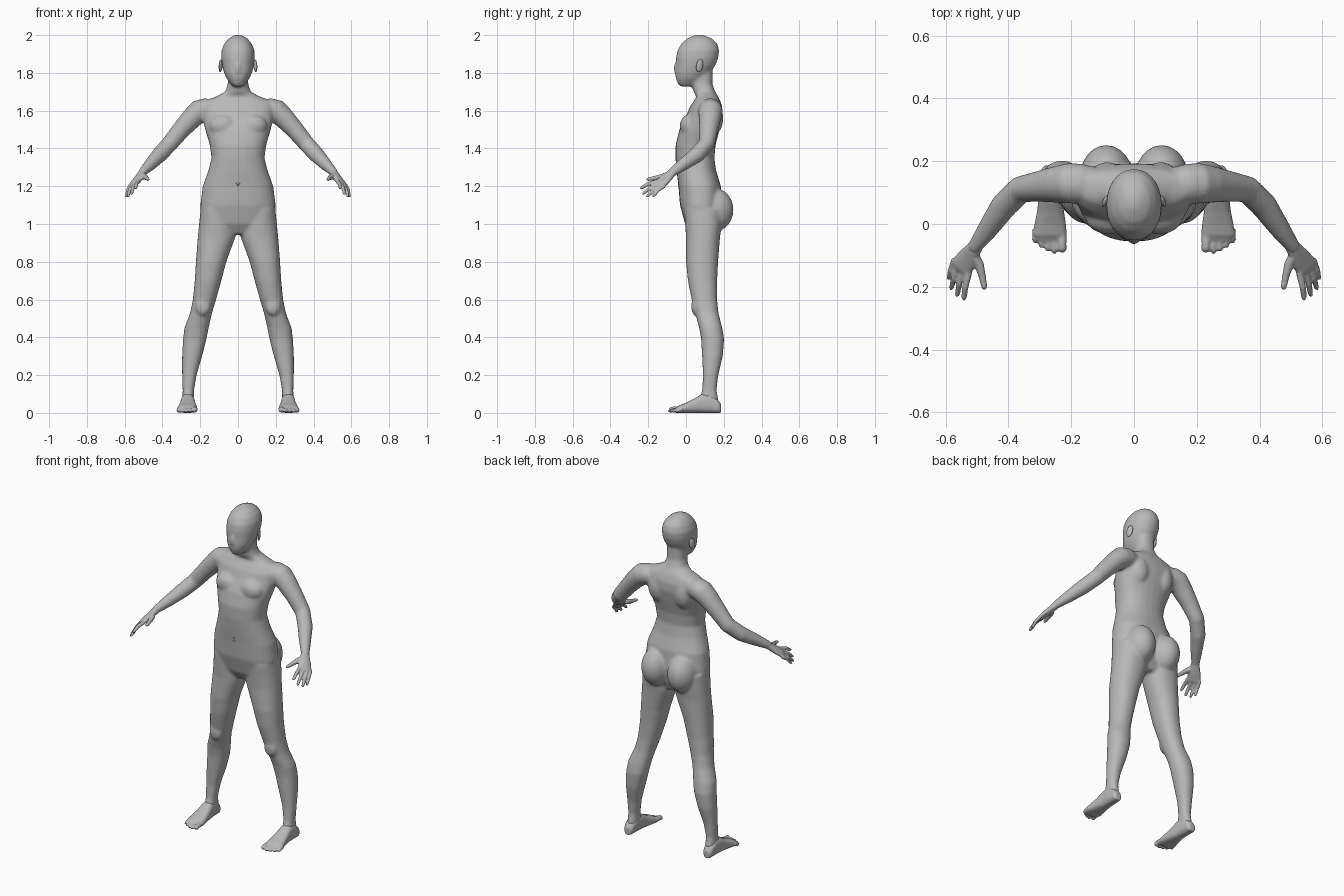
import bpy, bmesh, math
from mathutils import Vector, Matrix

skin = bpy.data.materials.new("plain_grey")
skin.diffuse_color = (0.48, 0.48, 0.48, 1)


def skin_rings(bm, rings):
    """Join equal rings of points into a closed tube."""
    loops = [[bm.verts.new(p) for p in ring] for ring in rings]
    n = len(loops[0])
    for a, b in zip(loops, loops[1:]):
        for i in range(n):
            j = (i + 1) % n
            bm.faces.new((a[i], a[j], b[j], b[i]))
    bm.faces.new(loops[0][::-1])
    bm.faces.new(loops[-1])


def ring(c, u, v, power=2.0, n=28):
    """Superellipse around c with half axes u and v."""
    pts = []
    for i in range(n):
        a = 2 * math.pi * i / n
        ca, sa = math.cos(a), math.sin(a)
        k = math.copysign(abs(ca) ** (2 / power), ca)
        m = math.copysign(abs(sa) ** (2 / power), sa)
        pts.append(Vector(c) + Vector(u) * k + Vector(v) * m)
    return pts


def stack(bm, secs, s=1, power=2.2):
    """Level sections: z, x from, x to, y front, y back."""
    skin_rings(bm, [ring((s * (x0 + x1) / 2, (y0 + y1) / 2, z),
                         ((x1 - x0) / 2, 0, 0), (0, (y1 - y0) / 2, 0), power)
                    for z, x0, x1, y0, y1 in secs])


def tube(bm, pts, radii, s=1, across=(0, 1, 0), n=20):
    """Tube along a path; radii are (across, thick)."""
    pts = [Vector((s * x, y, z)) for x, y, z in pts]
    across = Vector((s * across[0], across[1], across[2]))
    rings = []
    for i, p in enumerate(pts):
        t = (pts[min(i + 1, len(pts) - 1)] - pts[max(i - 1, 0)]).normalized()
        u = (across - t * across.dot(t)).normalized()
        rings.append(ring(p, u * radii[i][0], t.cross(u) * radii[i][1], n=n))
    skin_rings(bm, rings)


def ball(bm, c, r):
    m = Matrix.Translation(c) @ Matrix.Diagonal((*r, 1))
    bmesh.ops.create_uvsphere(bm, u_segments=24, v_segments=14, radius=1, matrix=m)


def finish(name, bm, voxel=None, smooth=4):
    """Turn the mesh into an object, fusing its overlapping pieces."""
    bmesh.ops.recalc_face_normals(bm, faces=bm.faces)
    me = bpy.data.meshes.new(name)
    bm.to_mesh(me)
    bm.free()
    for p in me.polygons:
        p.use_smooth = True
    me.materials.append(skin)
    ob = bpy.data.objects.new(name, me)
    bpy.context.collection.objects.link(ob)
    if voxel:
        r = ob.modifiers.new("fuse", 'REMESH')
        r.mode = 'VOXEL'
        r.voxel_size = voxel
        r.use_smooth_shade = True
        sm = ob.modifiers.new("soften", 'SMOOTH')
        sm.factor = 0.5
        sm.iterations = smooth
    return ob


body = bmesh.new()

# torso and neck: z, half width, front, back
torso = [(.945, .09, .03, .15), (1.0, .19, -.005, .175), (1.1, .2, -.032, .19),
         (1.2, .187, -.04, .185), (1.28, .158, -.05, .16), (1.35, .14, -.056, .15),
         (1.42, .15, -.055, .157), (1.5, .174, -.035, .178), (1.57, .19, .0, .193),
         (1.62, .195, .02, .192), (1.655, .17, .045, .18), (1.675, .115, .055, .17),
         (1.70, .068, .04, .155), (1.74, .054, .03, .14), (1.82, .054, .03, .14)]
stack(body, [(z, -w, w, a, b) for z, w, a, b in torso], power=2.3)

# head
head = [(1.727, .022, -.03, .03), (1.74, .038, -.042, .06), (1.77, .06, -.054, .1),
        (1.80, .074, -.058, .128), (1.84, .084, -.054, .156), (1.88, .089, -.053, .171),
        (1.92, .087, -.045, .176), (1.955, .073, -.024, .165), (1.982, .05, .005, .138),
        (1.997, .024, .038, .1), (2.003, .008, .055, .08)]
stack(body, [(z, -w, w, a, b) for z, w, a, b in head], power=2.1)
ball(body, (0, -.05, 1.825), (.014, .017, .032))

# legs: z, inner, outer, front, back
leg = [(1.08, .03, .198, -.01, .19), (1.0, .012, .206, -.005, .19),
       (.93, .014, .213, 0, .18), (.8, .062, .223, 0, .17), (.7, .088, .229, .01, .165),
       (.6, .116, .239, .03, .165), (.53, .137, .253, .048, .172),
       (.45, .155, .284, .07, .192), (.39, .167, .291, .08, .202),
       (.3, .19, .296, .085, .195), (.2, .219, .296, .09, .171),
       (.12, .233, .293, .085, .162), (.07, .234, .294, .07, .172), (.03, .243, .29, .09, .17)]
# arms: path and radii
arm = [(.12, .125, 1.605), (.17, .128, 1.607), (.205, .13, 1.597), (.24, .127, 1.565),
       (.3, .12, 1.5), (.362, .11, 1.425), (.415, .058, 1.367), (.465, -.015, 1.315),
       (.505, -.07, 1.275), (.515, -.083, 1.262)]
arm_r = [(.055, .05), (.064, .06), (.065, .062), (.06, .057), (.05, .049),
         (.043, .044), (.043, .042), (.034, .033), (.025, .023), (.023, .02)]
for s in (-1, 1):
    stack(body, leg, s)
    tube(body, arm, arm_r, s)
    ball(body, (s * .088, .15, 1.075), (.085, .102, .115))   # buttock
    ball(body, (s * .085, .145, 1.56), (.06, .052, .09))     # shoulder blade
    ball(body, (s * .08, .02, 1.52), (.075, .053, .06))      # chest muscle
    ball(body, (s * .185, .05, .565), (.04, .022, .05))      # kneecap
finish("body", body, .0085, 6)

for s, side in ((-1, "left"), (1, "right")):
    # hand: palm, four fingers, thumb
    hand = bmesh.new()
    across = (.046, .045, -.02)
    tube(hand, [(.495, -.055, 1.287), (.51, -.08, 1.265), (.53, -.11, 1.238),
                (.549, -.137, 1.214), (.555, -.147, 1.205)],
         [(.021, .019), (.026, .02), (.036, .018), (.04, .015), (.034, .011)], s, across)
    tips = [(.543, -.243, 1.188), (.565, -.232, 1.157), (.584, -.21, 1.143), (.591, -.178, 1.143)]
    for i, tip in enumerate(tips):
        f = i / 3
        base = Vector((.527, -.155, 1.225)).lerp(Vector((.572, -.113, 1.202)), f)
        tip = Vector(tip)
        mid = base.lerp(tip, .5) + Vector((.003, -.003, .005))
        r = .0105 - .0012 * f
        tube(hand, [base, mid, base.lerp(tip, .9), tip],
             [(r * 1.1, r * 1.1), (r, r), (r * .85, r * .85), (r * .45, r * .45)], s, across, 12)
    tube(hand, [(.515, -.09, 1.262), (.494, -.128, 1.25), (.484, -.165, 1.243),
                (.477, -.2, 1.237), (.476, -.21, 1.235)],
         [(.016, .016), (.016, .015), (.012, .012), (.01, .009), (.005, .005)], s, (1, 0, 0), 12)
    finish(side + "_hand", hand, .0045, 3)

    # foot: heel to ball sections (y, x centre, half width, height), then toes
    foot = bmesh.new()
    secs = [(.186, .268, .018, .045), (.172, .268, .029, .065), (.13, .267, .034, .1),
            (.085, .266, .037, .1), (.04, .266, .043, .074), (0, .267, .05, .054),
            (-.035, .268, .054, .04), (-.055, .266, .046, .026)]
    skin_rings(foot, [ring((s * x, y, h / 2), (w, 0, 0), (0, 0, h / 2), 2.6)
                      for y, x, w, h in secs])
    for i in range(5):
        x = .229 + .0205 * i + (.004 if i else 0)
        r = .0155 if i == 0 else .0105
        end = (-.09, -.095, -.088, -.076, -.06)[i]
        tube(foot, [(x, -.02, .02), (x, end + .025, r + .005), (x, end + .01, r),
                    (x, end, r * .9)],
             [(r, r), (r * .9, r * .9), (r, r), (r * .5, r * .5)], s, (1, 0, 0), 12)
    finish(side + "_foot", foot, .005, 3)

    # ear
    ear = bmesh.new()
    ball(ear, (0, 0, 0), (.008, .019, .034))
    ob = finish(side + "_ear", ear)
    ob.location = (s * .092, .072, 1.838)
    ob.rotation_euler = (math.radians(-12), 0, s * math.radians(22))

# navel: small raised rim
navel = bmesh.new()
n, m = 16, 8
grid = [[navel.verts.new(((.007 + .003 * math.cos(b)) * math.cos(a),
                          -.0405 + .003 * math.sin(b),
                          1.215 + (.01 + .003 * math.cos(b)) * math.sin(a)))
         for b in (2 * math.pi * j / m for j in range(m))]
        for a in (2 * math.pi * i / n for i in range(n))]
for i in range(n):
    for j in range(m):
        k, l = (i + 1) % n, (j + 1) % m
        navel.faces.new((grid[i][j], grid[k][j], grid[k][l], grid[i][l]))
finish("navel", navel)
